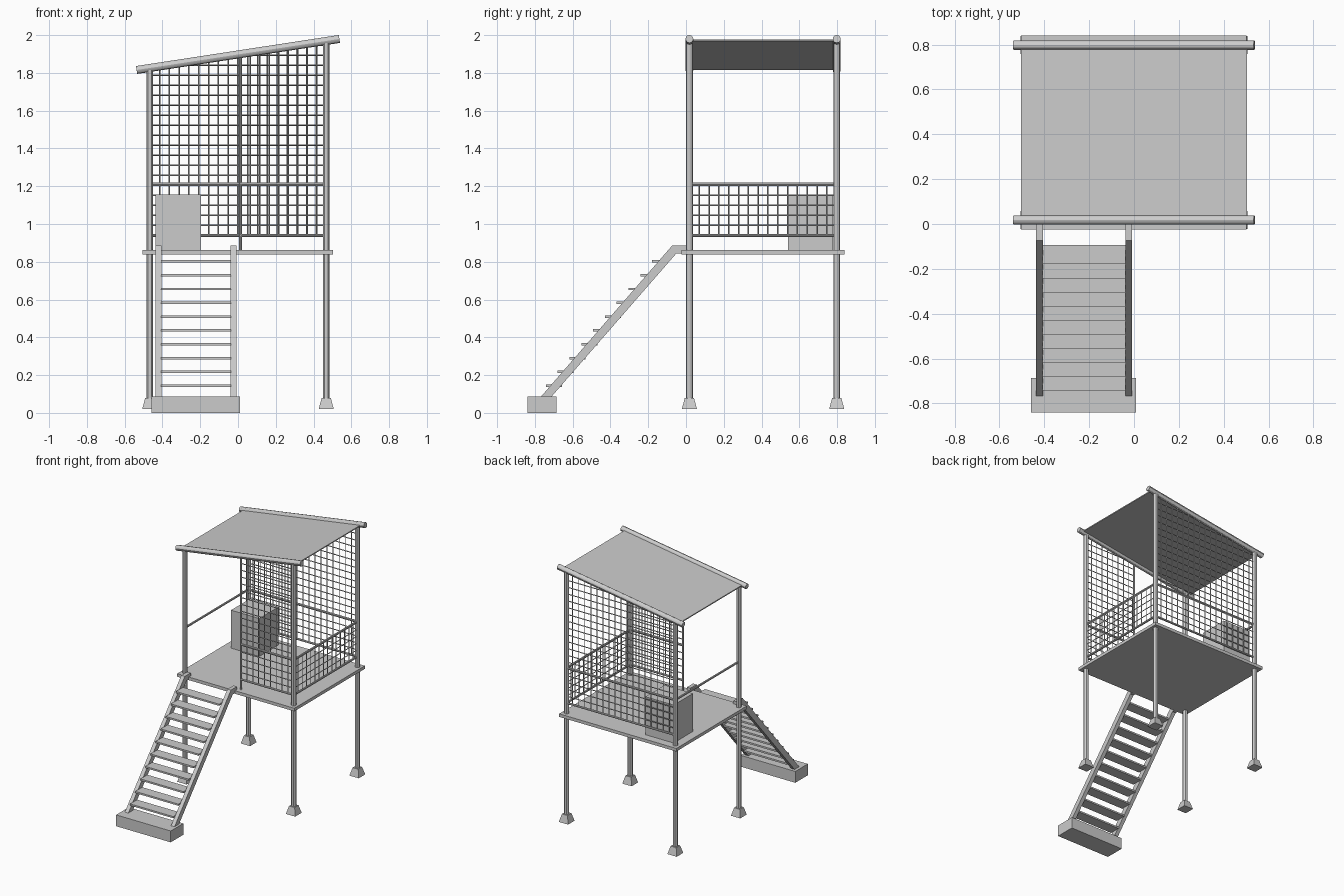
import bpy
import bmesh
from math import hypot
from mathutils import Matrix, Vector

if "Cube" in bpy.data.objects:
    bpy.data.objects.remove(bpy.data.objects["Cube"])

grey = bpy.data.materials.new("plain_grey")
grey.use_nodes = True
tone = (0.6, 0.6, 0.6, 1)
grey.diffuse_color = tone
grey.node_tree.nodes["Principled BSDF"].inputs["Base Color"].default_value = tone

POST_X, FRONT, BACK = 0.467, 0.018, 0.798
DECK_TOP, RAIL_LOW, RAIL_HIGH = 0.862, 0.94, 1.213
SLOPE, CELL = 0.153, 0.053


def roof_z(x):
    return 1.8975 + SLOPE * x


def finish(name, bm, smooth=False):
    bmesh.ops.recalc_face_normals(bm, faces=bm.faces[:])
    mesh = bpy.data.meshes.new(name)
    bm.to_mesh(mesh)
    bm.free()
    mesh.materials.append(grey)
    obj = bpy.data.objects.new(name, mesh)
    bpy.context.collection.objects.link(obj)
    if smooth:
        bpy.ops.object.select_all(action="DESELECT")
        obj.select_set(True)
        bpy.context.view_layer.objects.active = obj
        bpy.ops.object.shade_smooth_by_angle()
    return obj


def add_rod(bm, a, b, radius, sides):
    a, b = Vector(a), Vector(b)
    turn = (b - a).to_track_quat("Z", "Y").to_matrix().to_4x4()
    bmesh.ops.create_cone(bm, cap_ends=True, segments=sides, radius1=radius, radius2=radius,
                          depth=(b - a).length, matrix=Matrix.Translation((a + b) / 2) @ turn)


def rod(name, a, b, radius, sides=12):
    bm = bmesh.new()
    add_rod(bm, a, b, radius, sides)
    return finish(name, bm, sides > 8)


def box(name, low, high):
    low, high = Vector(low), Vector(high)
    bm = bmesh.new()
    bmesh.ops.create_cube(bm, size=1, matrix=Matrix.Translation((low + high) / 2)
                          @ Matrix.Diagonal((*(high - low), 1)))
    return finish(name, bm)


def extrude_profile(name, points, offset, start):
    bm = bmesh.new()
    face = bm.faces.new([bm.verts.new(Vector(p) + Vector(start)) for p in points])
    made = bmesh.ops.extrude_face_region(bm, geom=[face])["geom"]
    moved = [v for v in made if isinstance(v, bmesh.types.BMVert)]
    bmesh.ops.translate(bm, verts=moved, vec=offset)
    return finish(name, bm)


def wire_panel(name, place, start, end, top):
    """Square wire grid; place(u, z) gives the point, top(u) the upper limit."""
    bm = bmesh.new()
    columns = round((end - start) / CELL)
    for i in range(1, columns):
        u = start + (end - start) * i / columns
        add_rod(bm, place(u, RAIL_LOW), place(u, top(u)), 0.004, 4)
    z = RAIL_LOW + CELL
    while z < top(end):
        # Rows near a sloping top begin where the panel is tall enough
        rise = top(end) - top(start)
        u = start
        if z > top(start):
            u = start + (end - start) * (z - top(start)) / rise
        if end - u > CELL / 2:
            add_rod(bm, place(u, z), place(end, z), 0.004, 4)
        z += CELL
    return finish(name, bm)


# Posts on tapered footings
for depth, y in (("front", FRONT), ("back", BACK)):
    for side, x in (("right", -POST_X), ("left", POST_X)):
        rod(f"{depth}_{side}_post", (x, y, 0.07), (x, y, roof_z(x)), 0.018)
        bm = bmesh.new()
        bmesh.ops.create_cube(bm, size=1, matrix=Matrix.Translation((x, y, 0.05))
                              @ Matrix.Diagonal((0.08, 0.08, 0.06, 1)))
        for v in bm.verts:
            if v.co.z > 0.05:
                v.co.x = x + (v.co.x - x) * 0.6
                v.co.y = y + (v.co.y - y) * 0.6
        finish(f"{depth}_{side}_footing", bm)

# Deck and storage box
box("deck", (-0.505, -0.025, 0.838), (0.502, 0.84, DECK_TOP))
box("storage_box", (-0.438, 0.54, DECK_TOP), (-0.195, 0.777, 1.157))

# Sloping roof: two round beams with a thin sheet between
for depth, y in (("front", FRONT), ("back", BACK)):
    rod(f"{depth}_roof_beam", (-0.537, y, roof_z(-0.537)), (0.537, y, roof_z(0.537)), 0.021)
sheet = [(x, 0, roof_z(x) + dz) for x, dz in
         ((-0.505, -0.005), (0.505, -0.005), (0.505, 0.003), (-0.505, 0.003))]
extrude_profile("roof_sheet", sheet, (0, BACK - FRONT, 0), (0, FRONT, 0))

# Rails and the slim middle post
MID = 0.014
rod("middle_post", (MID, FRONT, DECK_TOP), (MID, FRONT, roof_z(MID)), 0.008, 8)
for level, z in (("lower", RAIL_LOW), ("upper", RAIL_HIGH)):
    rod(f"back_{level}_rail", (-POST_X, BACK, z), (POST_X, BACK, z), 0.008, 8)
    rod(f"left_{level}_rail", (POST_X, FRONT, z), (POST_X, BACK, z), 0.008, 8)
    rod(f"front_{level}_rail", (MID, FRONT, z), (POST_X, FRONT, z), 0.008, 8)
rod("right_upper_rail", (-POST_X, FRONT, RAIL_HIGH), (-POST_X, BACK, RAIL_HIGH), 0.008, 8)

# Wire panels
wire_panel("back_wire_panel", lambda u, z: (u, BACK, z), -POST_X, POST_X, roof_z)
wire_panel("front_wire_panel", lambda u, z: (u, FRONT, z), MID, POST_X, roof_z)
wire_panel("left_wire_panel", lambda u, z: (POST_X, u, z), FRONT, BACK, lambda u: RAIL_HIGH)

# Stairs: foot slab, two stringers and ten treads
box("stair_foot_slab", (-0.459, -0.84, 0), (0.01, -0.686, 0.088))
stringer = [(0, 0, 0.885), (0, -0.074, 0.885), (0, -0.768, 0.086),
            (0, -0.712, 0.086), (0, -0.052, 0.843), (0, 0, 0.843)]
for side, x in (("right", -0.436), ("left", -0.039)):
    extrude_profile(f"{side}_stringer", stringer, (0.03, 0, 0), (x, 0, 0))
for i in range(10):
    y, z = -0.742 + 0.0625 * i, 0.137 + 0.0732 * i
    box(f"stair_tread_{i + 1}", (-0.408, y, z), (-0.037, y + 0.085, z + 0.013))
